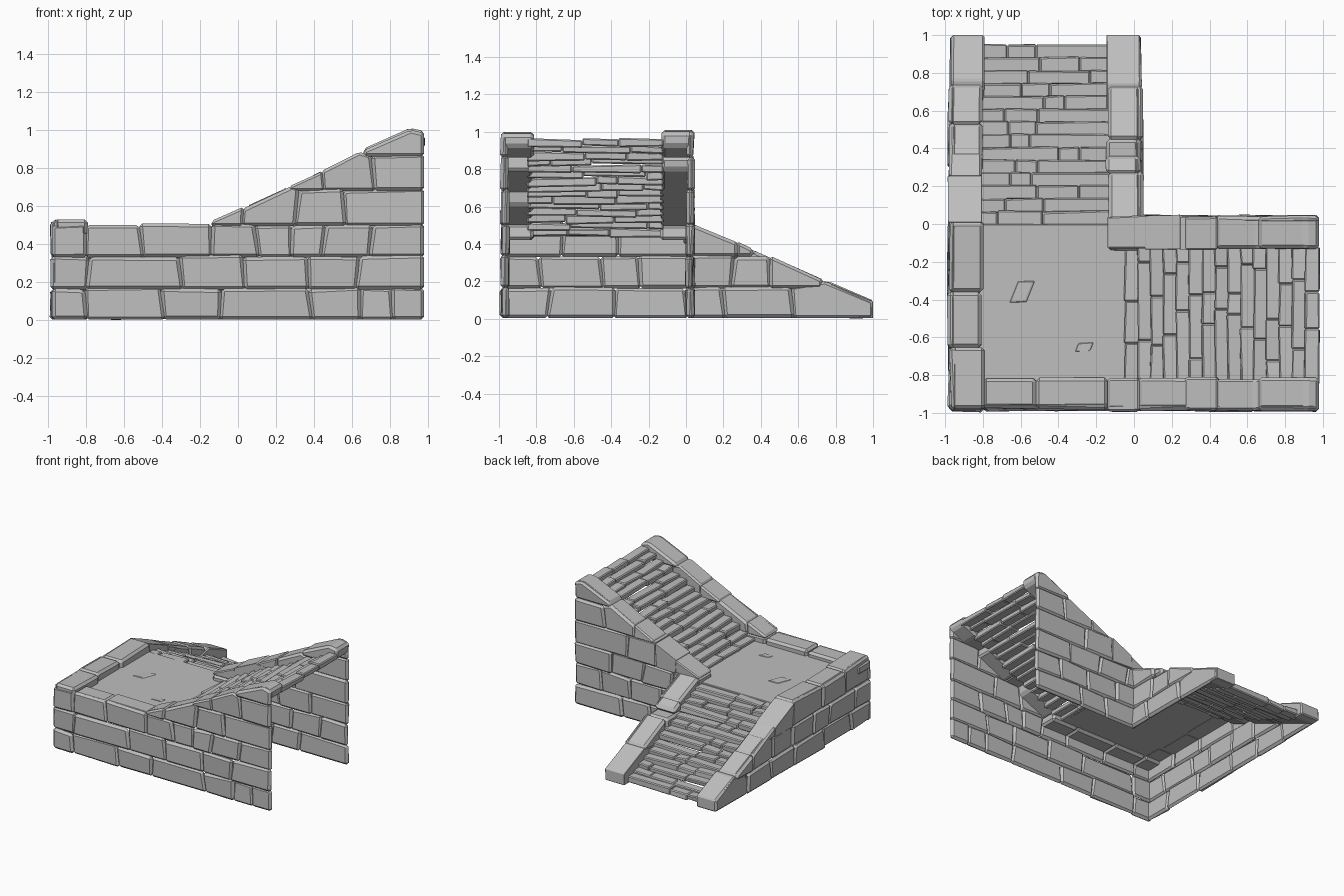
import bpy, bmesh, random

random.seed(7)
if "Cube" in bpy.data.objects:
    bpy.data.objects.remove(bpy.data.objects["Cube"], do_unlink=True)

GREY = (0.52, 0.52, 0.52, 1)
stone_grey = bpy.data.materials.new("stone_grey")
stone_grey.use_nodes = True
stone_grey.diffuse_color = GREY
bsdf = stone_grey.node_tree.nodes["Principled BSDF"]
bsdf.inputs["Base Color"].default_value = GREY
bsdf.inputs["Roughness"].default_value = 0.9


def jit(amount):
    return random.uniform(-amount, amount)


def clip(poly, line, side=1):
    """Keep the part of a (u, z) polygon under (1) or over (-1) a line."""
    out = []
    for a, b in zip(poly, poly[1:] + poly[:1]):
        da, db = side * (line(a[0]) - a[1]), side * (line(b[0]) - b[1])
        if da >= 0:
            out.append(a)
        if da * db < 0:
            t = da / (da - db)
            out.append((a[0] + t * (b[0] - a[0]), a[1] + t * (b[1] - a[1])))
    return out


def stone(target, poly, start, depth, place, bevel, rough):
    """Chamfered block: the polygon pushed inwards from start to depth."""
    bm = bmesh.new()
    front = [bm.verts.new(place(u, z, start + jit(rough))) for u, z in poly]
    back = [bm.verts.new(place(u, z, depth + jit(rough * 0.4))) for u, z in poly]
    bm.faces.new(front)
    bm.faces.new(back[::-1])
    n = len(poly)
    for i in range(n):
        j = (i + 1) % n
        bm.faces.new((front[j], front[i], back[i], back[j]))
    bmesh.ops.recalc_face_normals(bm, faces=bm.faces)
    bmesh.ops.bevel(bm, geom=bm.edges[:], offset=bevel, segments=1,
                    profile=0.5, affect='EDGES', clamp_overlap=True)
    piece = bpy.data.meshes.new("piece")
    bm.to_mesh(piece)
    bm.free()
    target.from_mesh(piece)
    bpy.data.meshes.remove(piece)


def finish(name, bm):
    mesh = bpy.data.meshes.new(name)
    bm.to_mesh(mesh)
    bm.free()
    mesh.materials.append(stone_grey)
    bpy.context.collection.objects.link(bpy.data.objects.new(name, mesh))


def wall(name, rows, place, top, first_cut, landing, deep):
    """Thin courses of stones; those at the top edge carry a wide coping."""
    courses = [0.003, 0.165, 0.335, landing, 0.685, 0.865, 0.985]
    bm = bmesh.new()
    for r, seams in enumerate(rows):
        z0, z1 = courses[r] - 0.004, courses[r + 1] + 0.004
        last = len(seams) - 1
        lean = [0 if i in (0, last) else jit(0.014) for i in range(last + 1)]
        for i in range(last):
            a, b = seams[i], seams[i + 1]
            sloped = r >= first_cut
            # the lower end of a cut stone reaches up to the slope
            lift_a = 0.08 if sloped and top(a) < z1 - 0.03 else 0
            lift_b = 0.08 if sloped and top(b) < z1 - 0.03 else 0
            poly = [(a - lean[i] - (i > 0) * 0.005, max(z0, 0.003)),
                    (b - lean[i + 1] + (i < last - 1) * 0.005, max(z0, 0.003)),
                    (b + lean[i + 1], z1 + lift_b + jit(0.008)),
                    (a + lean[i], z1 + lift_a + jit(0.008))]
            flat = r == 2 and (a + b) / 2 < 0.02
            coping = flat or (sloped and z1 > min(top(a), top(b)) - 0.03)
            if sloped:
                drop, tilt, mid = jit(0.009), jit(0.04), (a + b) / 2
                poly = clip(poly, lambda u: top(u) + drop + tilt * (u - mid))
            shift = jit(0.006)
            put = lambda u, z, d: place(u, z, d + shift)
            stone(bm, poly, 0, 0.038, put, 0.0185, 0.008)
            if coping:
                under = (lambda u: landing - 0.08) if flat else (lambda u: top(u) - 0.12)
                cap = clip(poly, under, -1)
                if len(cap) > 2:
                    stone(bm, cap, 0.01, deep + jit(0.008), put, 0.018, 0.003)
    finish(name, bm)


def rising(u):
    return 0.58 + 0.47 * u


def falling(u):
    return 0.53 - 0.44 * u


# Walls beside the upper flight
upper_rows = [[0.27, 0.44, 0.71, 0.98], [0.66, 0.98]]
wall("front_wall",
     [[-.98, -.8, -.4, -.09, .38, .645, .81, .98],
      [-.98, -.79, -.3, .03, .37, .63, .98],
      [-.98, -.8, -.51, -.14, .1, .28, .45, .7, .98],
      [-.14, .03, .31, .56, .98]] + upper_rows,
     lambda u, z, d: (u, -.985 + d, z), rising, 3, 0.5, 0.17)
wall("back_wall",
     [[0, .3, .55, .98], [0, .2, .48, .74, .98],
      [-.14, .1, .36, .65, .98], [-.14, .06, .24, .5, .98]] + upper_rows,
     lambda u, z, d: (u, .04 - d, z), rising, 3, 0.5, 0.18)

# Walls beside the lower flight
wall("outer_side_wall",
     [[-.98, -.73, -.38, 0, .3, .6, 1],
      [-.98, -.78, -.45, -.25, .02, .27, .53, .74],
      [-.98, -.66, -.36, .02, .25, .38]],
     lambda u, z, d: (-.98 + d, u, z), falling, 0, 0.52, 0.18)
wall("inner_side_wall",
     [[0, .2, .57, 1], [0, .25, .45, .73], [0, .27, .36]],
     lambda u, z, d: (.04 - d, u, z), falling, 0, 0.52, 0.18)


def flight(name, steps, start, end, z_first, z_last, place):
    """Treads, each split into a few slabs at random seams."""
    bm = bmesh.new()
    for s in range(steps):
        z = z_first + (z_last - z_first) * s / (steps - 1)
        width = end - start
        shift = random.choice((0.0, 0.13))
        cuts = [start] + [start + width * (k + shift) + jit(0.05)
                          for k in (0.22, 0.46, 0.7)] + [end]
        cuts.pop(random.choice((1, 2, 3)))
        for a, b in zip(cuts, cuts[1:]):
            h = z + jit(0.008)
            base = max(0.003, h - 0.044)
            poly = [(a, base + jit(0.008)), (b, base),
                    (b, h + jit(0.008)), (a, h + jit(0.008))]
            stone(bm, poly, 0, 0.078, lambda u, w, d: place(s, u, w, d), 0.007, 0.006)
    finish(name, bm)


flight("upper_steps", 15, -.85, -.12, .485, .965,
       lambda s, u, z, d: (-.05 + s * .0682 + d, u, z))
flight("lower_steps", 14, -.83, -.12, .05, .455,
       lambda s, u, z, d: (u, .95 - s * .068 - d, z))

# Landing floor with two loose chips
bm = bmesh.new()
stone(bm, [(-.95, .442), (.0, .442), (.0, .46), (-.95, .46)], 0, .95,
      lambda u, z, d: (u, -.95 + d, z), .004, 0)
for x, y, w, l in ((-.66, -.42, .1, .12), (-.31, -.67, .09, .04)):
    stone(bm, [(x, .45), (x + w, .45), (x + w * .8, .466), (x, .463)], 0, l,
          lambda u, z, d: (u + d * .4, y + d, z), .003, .01)
finish("landing_floor", bm)
